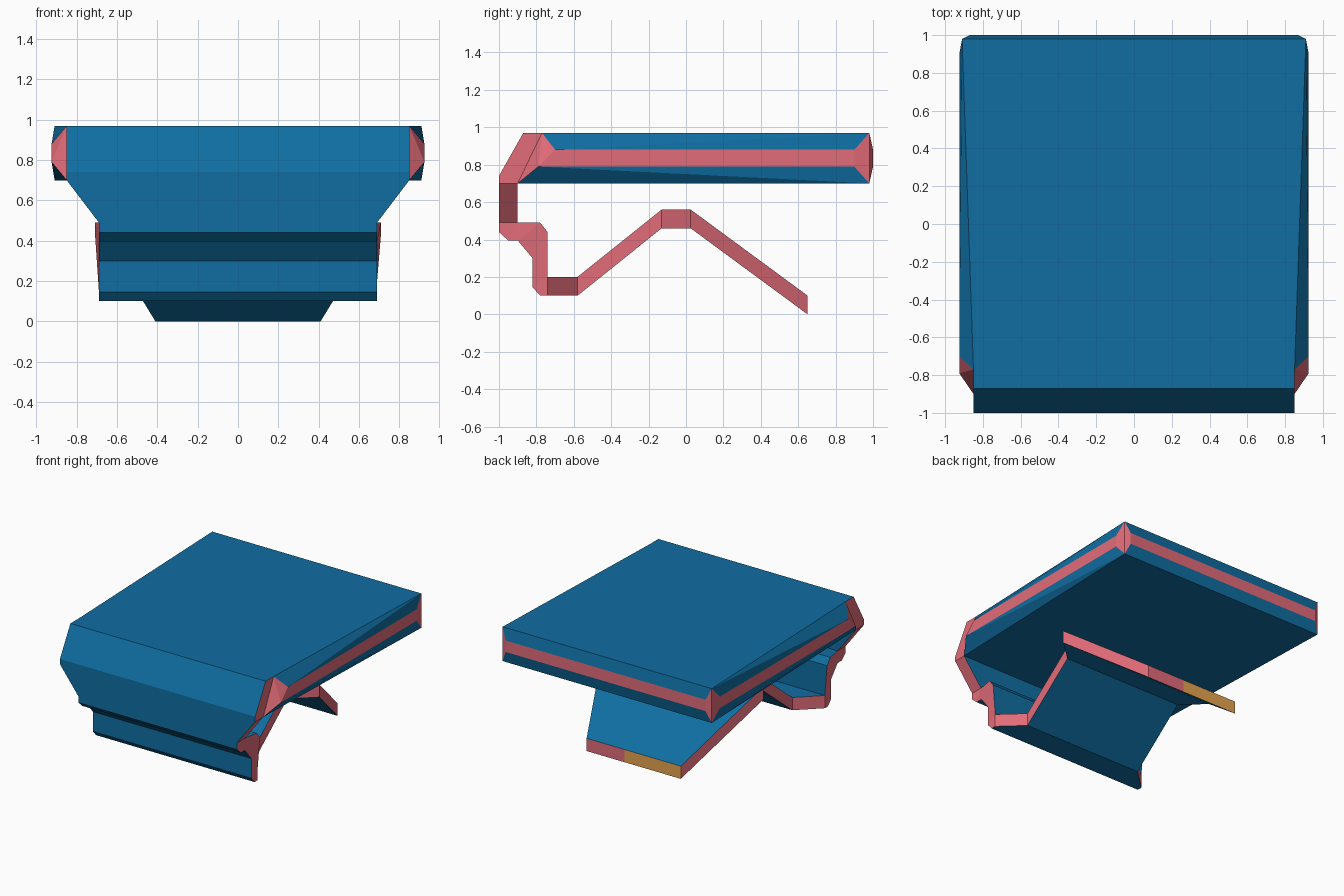
import bpy, bmesh

if "Cube" in bpy.data.objects:
    bpy.data.objects.remove(bpy.data.objects["Cube"])


def material(name, rgb):
    m = bpy.data.materials.new(name)
    m.diffuse_color = (*rgb, 1)
    m.use_nodes = True
    m.node_tree.nodes["Principled BSDF"].inputs["Base Color"].default_value = m.diffuse_color
    return m


MATS = [material("blue", (0.005, 0.155, 0.36)),
        material("pink", (0.76, 0.15, 0.19)),
        material("amber", (0.78, 0.37, 0.08))]
BLUE, PINK, AMBER = 0, 1, 2


def finish(name, bm):
    bmesh.ops.recalc_face_normals(bm, faces=bm.faces)
    me = bpy.data.meshes.new(name)
    bm.to_mesh(me)
    bm.free()
    for m in MATS:
        me.materials.append(m)
    ob = bpy.data.objects.new(name, me)
    bpy.context.collection.objects.link(ob)


# Top panel: bevelled slab as a hull of mirrored rim points, open where the nose joins
bm = bmesh.new()
rim = [(0.85, -0.77, 0.97), (0.91, 0.98, 0.97), (0.925, -0.70, 0.88),
       (0.925, 0.90, 0.88), (0.87, 1.0, 0.88), (0.925, -0.79, 0.79),
       (0.925, 0.90, 0.79), (0.87, 1.0, 0.79), (0.85, -0.90, 0.70),
       (0.91, 0.98, 0.70)]
for x, y, z in rim:
    for s in (-1, 1):
        bm.verts.new((s * x, y, z))
bmesh.ops.convex_hull(bm, input=bm.verts[:])
bm.normal_update()
bmesh.ops.delete(bm, geom=[f for f in bm.faces if f.normal.y < -0.75], context='FACES')
for f in bm.faces:
    # the middle band, corners and front chamfers are pink
    mid = sum(v.co.z for v in f.verts) / len(f.verts)
    f.material_index = PINK if 0.77 < mid < 0.895 else BLUE
finish("top_panel", bm)

# Folded bracket: (outer y, z, half width), (inner y, z, half width) along the path
path = [((-0.87, 0.97, 0.85), (-0.77, 0.97, 0.85)),
        ((-1.0, 0.74, 0.85), (-0.881, 0.74, 0.85)),
        ((-1.0, 0.70, 0.85), (-0.90, 0.70, 0.85)),
        ((-1.0, 0.49, 0.69), (-0.90, 0.49, 0.69)),
        ((-1.0, 0.44, 0.69), (-0.90, 0.49, 0.69)),
        ((-0.95, 0.395, 0.69), (-0.90, 0.49, 0.69)),
        ((-0.90, 0.395, 0.69), (-0.78, 0.49, 0.71)),
        ((-0.82, 0.30, 0.69), (-0.74, 0.44, 0.71)),
        ((-0.82, 0.145, 0.69), (-0.74, 0.20, 0.69)),
        ((-0.78, 0.10, 0.69), (-0.74, 0.20, 0.69)),
        ((-0.74, 0.10, 0.69), (-0.74, 0.20, 0.69)),
        ((-0.58, 0.10, 0.52), (-0.58, 0.20, 0.52)),
        ((-0.13, 0.46, 0.52), (-0.13, 0.56, 0.52)),
        ((0.025, 0.46, 0.69), (0.025, 0.56, 0.69)),
        ((0.65, 0.0, 0.41), (0.65, 0.10, 0.41))]
bm = bmesh.new()


def face(verts, mat):
    bm.faces.new(verts).material_index = mat


rings = []
for (oy, oz, ow), (iy, iz, iw) in path:
    rings.append([bm.verts.new(c) for c in ((-ow, oy, oz), (ow, oy, oz),
                                            (iw, iy, iz), (-iw, iy, iz))])
for n, (a, b) in enumerate(zip(rings, rings[1:])):
    for k, mat in enumerate((BLUE, PINK, BLUE, PINK)):
        if k == 2 and n < 2:
            continue  # nose is open against the panel
        j = (k + 1) % 4
        face((a[k], a[j], b[j], b[k]), mat)
face(rings[0], BLUE)

# Tail end: amber on the left, pink on the right
lo, hi = bm.verts.new((0.08, 0.65, 0.0)), bm.verts.new((0.08, 0.65, 0.10))
e = rings[-1]
face((e[0], lo, hi, e[3]), AMBER)
face((lo, e[1], e[2], hi), PINK)
bmesh.ops.remove_doubles(bm, verts=bm.verts[:], dist=0.0005)
finish("folded_bracket", bm)
